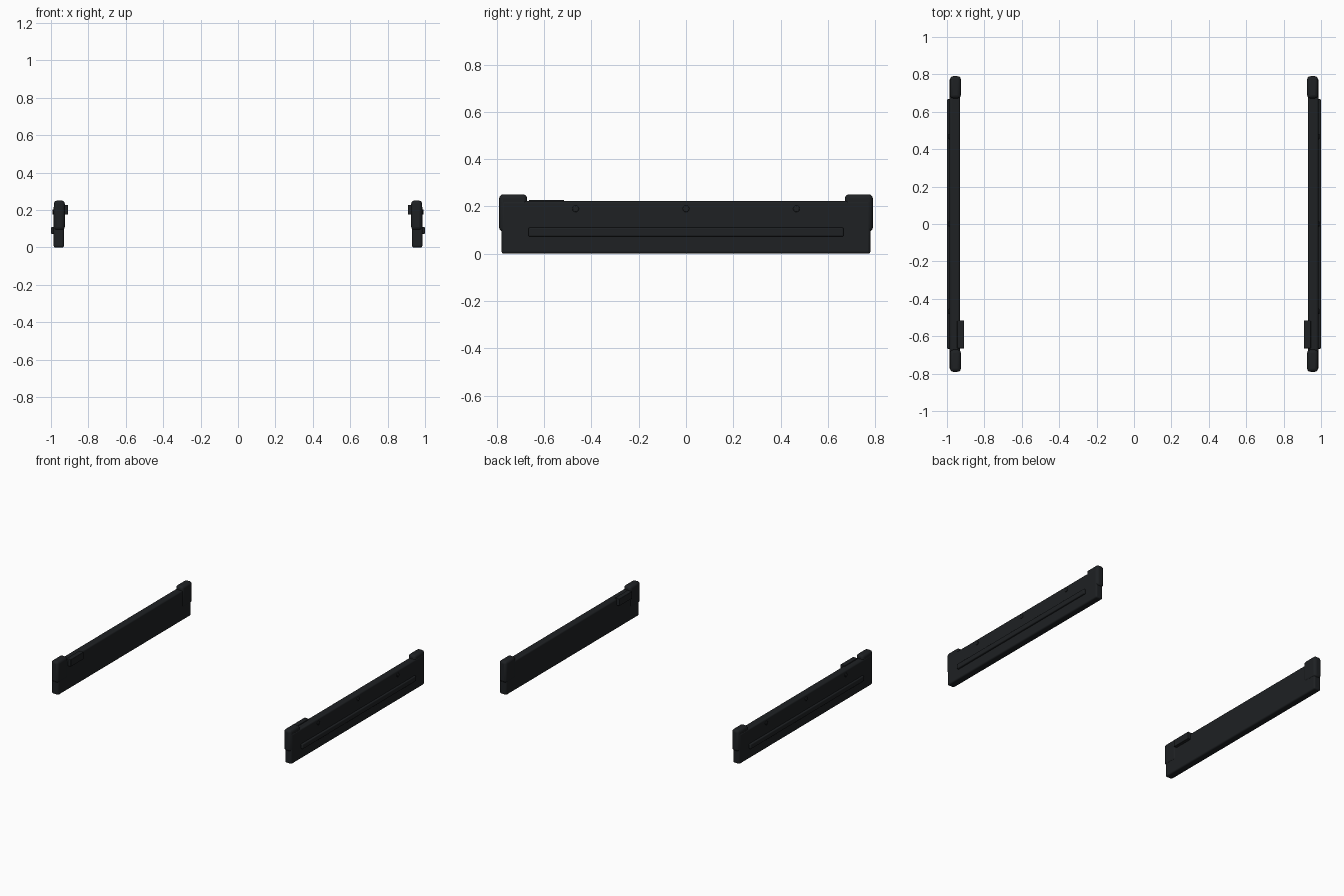
import bpy
import math

if "Cube" in bpy.data.objects:
    bpy.data.objects.remove(bpy.data.objects["Cube"])

mat = bpy.data.materials.new("black_plastic")
mat.diffuse_color = (0.013, 0.015, 0.017, 1)
mat.use_nodes = True
mat.node_tree.nodes["Principled BSDF"].inputs["Base Color"].default_value = mat.diffuse_color


def finish(ob, name, bevel, segments=3):
    ob.name = name
    ob.data.materials.append(mat)
    if bevel:
        m = ob.modifiers.new("bevel", 'BEVEL')
        m.width = bevel
        m.segments = segments
        m.limit_method = 'ANGLE'
    bpy.ops.object.shade_smooth_by_angle(angle=math.radians(40))


def box(name, lo, hi, bevel):
    bpy.ops.mesh.primitive_cube_add(size=1, location=[(a + b) / 2 for a, b in zip(lo, hi)])
    ob = bpy.context.object
    ob.scale = [b - a for a, b in zip(lo, hi)]
    bpy.ops.object.transform_apply(location=False, rotation=False, scale=True)
    finish(ob, name, bevel)


def mirrored_box(name, s, x, y, z, bevel):
    xs = sorted((s * x[0], s * x[1]))
    box(name, (xs[0], y[0], z[0]), (xs[1], y[1], z[1]), bevel)


for side, s in (("right", 1), ("left", -1)):
    # Long side panel
    mirrored_box(f"{side}_panel", s, (0.93, 0.986), (-0.78, 0.78), (0, 0.222), 0.01)
    # Raised trim strip on the outer face
    mirrored_box(f"{side}_trim_strip", s, (0.975, 1.0), (-0.667, 0.667), (0.072, 0.11), 0.006)
    # End caps
    for end, e in (("front", -1), ("back", 1)):
        ys = sorted((e * 0.672, e * 0.79))
        mirrored_box(f"{side}_{end}_cap", s, (0.926, 0.984), ys, (0.093, 0.251), 0.017)
    # Inner latch tab
    mirrored_box(f"{side}_latch", s, (0.908, 0.945), (-0.665, -0.515), (0.175, 0.228), 0.003)
    # Bolt heads
    for i, y in enumerate((-0.467, 0, 0.467)):
        bpy.ops.mesh.primitive_cylinder_add(vertices=20, radius=0.014, depth=0.015,
                                            location=(s * 0.984, y, 0.19),
                                            rotation=(0, math.pi / 2, 0))
        finish(bpy.context.object, f"{side}_bolt_{i + 1}", 0.003, 2)
